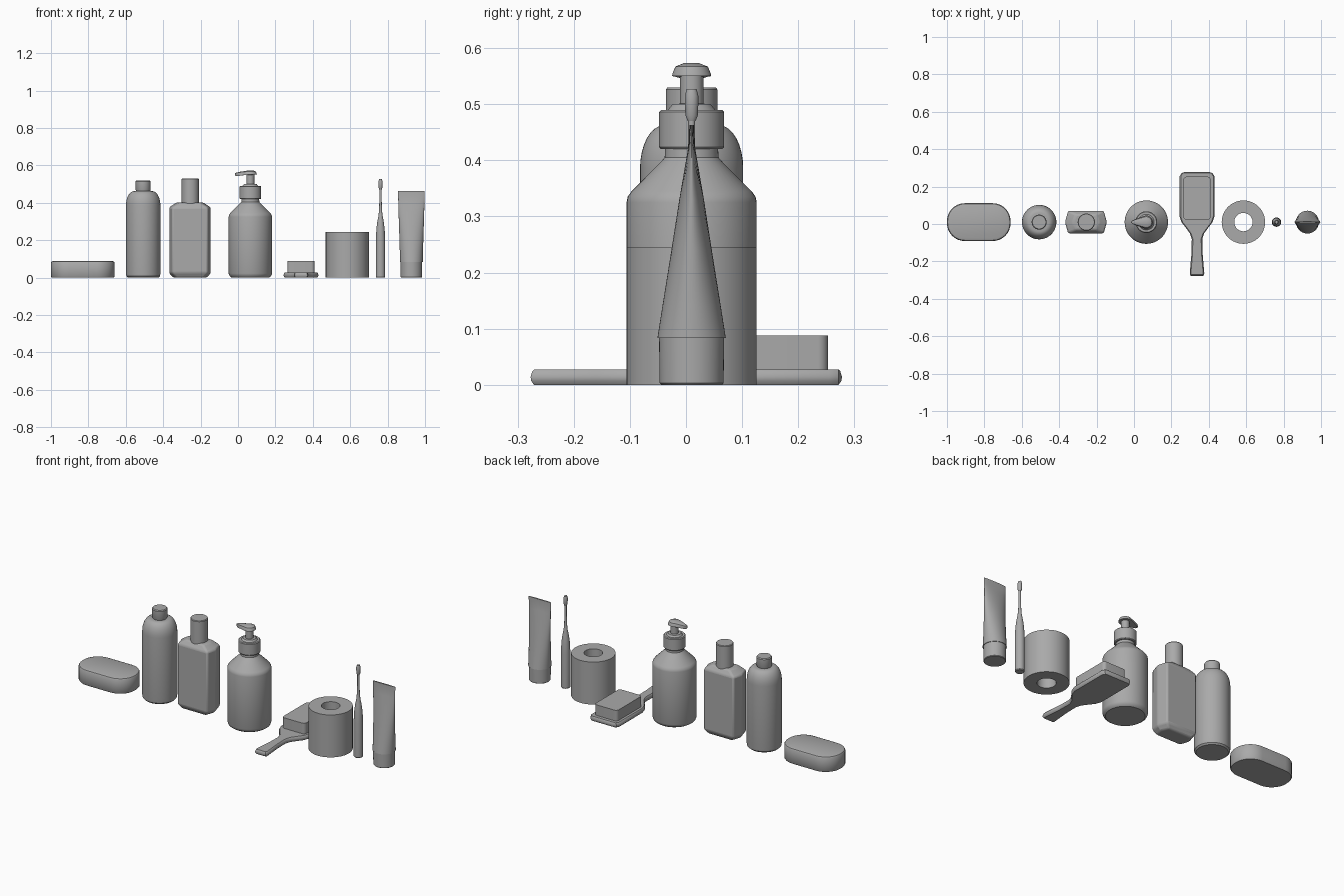
import bpy, math

cube = bpy.data.objects.get("Cube")
if cube:
    bpy.data.objects.remove(cube)

grey = bpy.data.materials.new("plain grey")
grey.use_nodes = True
colour = (0.4, 0.4, 0.4, 1)
grey.diffuse_color = colour
grey.node_tree.nodes["Principled BSDF"].inputs["Base Color"].default_value = colour
Y = 0.01


def loft(name, x, rings, y=Y, closed=False, angle=35, bevel=0):
    """Skin a stack of equal-length rings; cap the ends or join them in a loop."""
    n, m = len(rings[0]), len(rings)
    verts = [p for ring in rings for p in ring]
    faces = []
    for k in range(m if closed else m - 1):
        a, b = k * n, (k + 1) % m * n
        faces += [(a + i, a + (i + 1) % n, b + (i + 1) % n, b + i) for i in range(n)]
    if not closed:
        faces += [tuple(reversed(range(n))), tuple(range((m - 1) * n, m * n))]
    mesh = bpy.data.meshes.new(name)
    mesh.from_pydata(verts, [], faces)
    mesh.materials.append(grey)
    obj = bpy.data.objects.new(name, mesh)
    obj.location = (x, y, 0)
    bpy.context.collection.objects.link(obj)
    bpy.ops.object.select_all(action='DESELECT')
    obj.select_set(True)
    bpy.context.view_layer.objects.active = obj
    bpy.ops.object.shade_smooth_by_angle(angle=math.radians(angle))
    if bevel:
        mod = obj.modifiers.new("soft edges", 'BEVEL')
        mod.width, mod.segments, mod.limit_method = bevel, 3, 'ANGLE'
    return obj


def ellipse(a, b, z, n=48):
    return [(a * math.cos(2 * math.pi * i / n), b * math.sin(2 * math.pi * i / n), z)
            for i in range(n)]


def lathe(name, x, profile, **kw):
    return loft(name, x, [ellipse(r, r, z) for r, z in profile], **kw)


def rounded(hx, hy, r, z, steps=8):
    """Rectangle ring with round corners."""
    ring = []
    for q, (sx, sy) in enumerate(((1, 1), (-1, 1), (-1, -1), (1, -1))):
        for i in range(steps + 1):
            t = math.pi / 2 * (q + i / steps)
            ring.append((sx * (hx - r) + r * math.cos(t), sy * (hy - r) + r * math.sin(t), z))
    return ring


# Soap bar
loft("soap_bar", -0.83, [rounded(0.17 - d, 0.101 - d, 0.095 - d, z) for d, z in
     ((0.004, 0), (0, 0.006), (0, 0.08), (0.004, 0.086), (0.015, 0.09))])

# Round bottle with a domed shoulder
dome = [(0.05 + 0.042 * math.cos(t), 0.385 + 0.077 * math.sin(t))
        for t in (math.pi / 2 * i / 8 for i in range(9))]
lathe("round_bottle", -0.507, [(0.082, 0), (0.09, 0.008), (0.092, 0.02)] + dome)
lathe("round_bottle_cap", -0.507, [(0.034, 0.455), (0.04, 0.468), (0.04, 0.515), (0.036, 0.52)])


# Six-sided flat bottle
def six_sided(a, b, z):
    c = a - 0.017
    return [(a, 0, z), (c, b, z), (-c, b, z), (-a, 0, z), (-c, -b, z), (c, -b, z)]


loft("flat_bottle", -0.257, [six_sided(0.09, 0.045, 0), six_sided(0.112, 0.06, 0.025),
     six_sided(0.112, 0.06, 0.375), six_sided(0.07, 0.04, 0.402)], angle=25, bevel=0.008)
lathe("flat_bottle_cap", -0.255, [(0.046, 0.395), (0.046, 0.526), (0.043, 0.53)])

# Pump bottle
lathe("pump_bottle", 0.066, [(0.1, 0), (0.111, 0.008), (0.116, 0.022), (0.116, 0.325),
      (0.114, 0.335), (0.107, 0.345), (0.055, 0.397), (0.048, 0.405), (0.047, 0.425)])
lathe("pump_collar", 0.066, [(0.055, 0.42), (0.058, 0.424), (0.058, 0.486), (0.054, 0.49),
      (0.042, 0.49), (0.034, 0.5), (0.02, 0.501)])
lathe("pump_stem", 0.066, [(0.021, 0.495), (0.021, 0.555)])


def teardrop(s, z, tip):
    """Round head drawn out into a spout towards -x."""
    ring = []
    for px, py, _ in ellipse(s, s, z):
        pull = max(0, -px / s) ** 4
        ring.append((px - (tip - s) * pull, py, z - 0.008 * pull))
    return ring


loft("pump_head", 0.066, [teardrop(0.035, 0.55, 0.076), teardrop(0.034, 0.555, 0.081),
     teardrop(0.029, 0.567, 0.081), teardrop(0.014, 0.573, 0.06)])


# Hairbrush: paddle with handle, and a block of bristles
def paddle(d, z):
    half = [(0.278, 0.065), (0.272, 0.083), (0.255, 0.093), (0.04, 0.093), (0.01, 0.083),
            (-0.02, 0.06), (-0.05, 0.038), (-0.08, 0.028), (-0.16, 0.03), (-0.265, 0.039),
            (-0.277, 0.034)]
    right = [(w - d, max(-0.277 + d, min(0.278 - d, py)), z) for py, w in half]
    return [(-px, py, z) for px, py, _ in right] + right[::-1]


loft("brush_paddle", 0.337, [paddle(d, z) for d, z in
     ((0.006, 0), (0.001, 0.007), (0, 0.014), (0.003, 0.024), (0.006, 0.027))], y=0)
loft("brush_bristles", 0.337, [rounded(0.073, 0.115, 0.018, z) for z in (0.025, 0.088)], y=0.138)

# Paper roll with a hole through it
lathe("paper_roll", 0.585, [(0.049, 0), (0.116, 0), (0.116, 0.245), (0.049, 0.245)], closed=True)

# Electric toothbrush
lathe("toothbrush_handle", 0.762, [(0.022, 0), (0.025, 0.004), (0.025, 0.2), (0.022, 0.26),
      (0.017, 0.3), (0.011, 0.33), (0.008, 0.36), (0.006, 0.42), (0.006, 0.49)])
loft("toothbrush_head", 0.762, [ellipse(a, b, z, 24) for a, b, z in
     ((0.006, 0.007, 0.47), (0.01, 0.011, 0.48), (0.011, 0.012, 0.5),
      (0.011, 0.012, 0.515), (0.007, 0.009, 0.527))])

# Squeeze tube: round at the cap, pressed flat at the far end
lathe("tube_cap", 0.927, [(0.054, 0), (0.057, 0.003), (0.058, 0.085)])
loft("tube_body", 0.927, [ellipse(a, b, z) for a, b, z in
     ((0.061, 0.061, 0.083), (0.062, 0.052, 0.14), (0.065, 0.036, 0.24), (0.068, 0.022, 0.33),
      (0.07, 0.01, 0.4), (0.0705, 0.005, 0.43), (0.071, 0.004, 0.463))])
